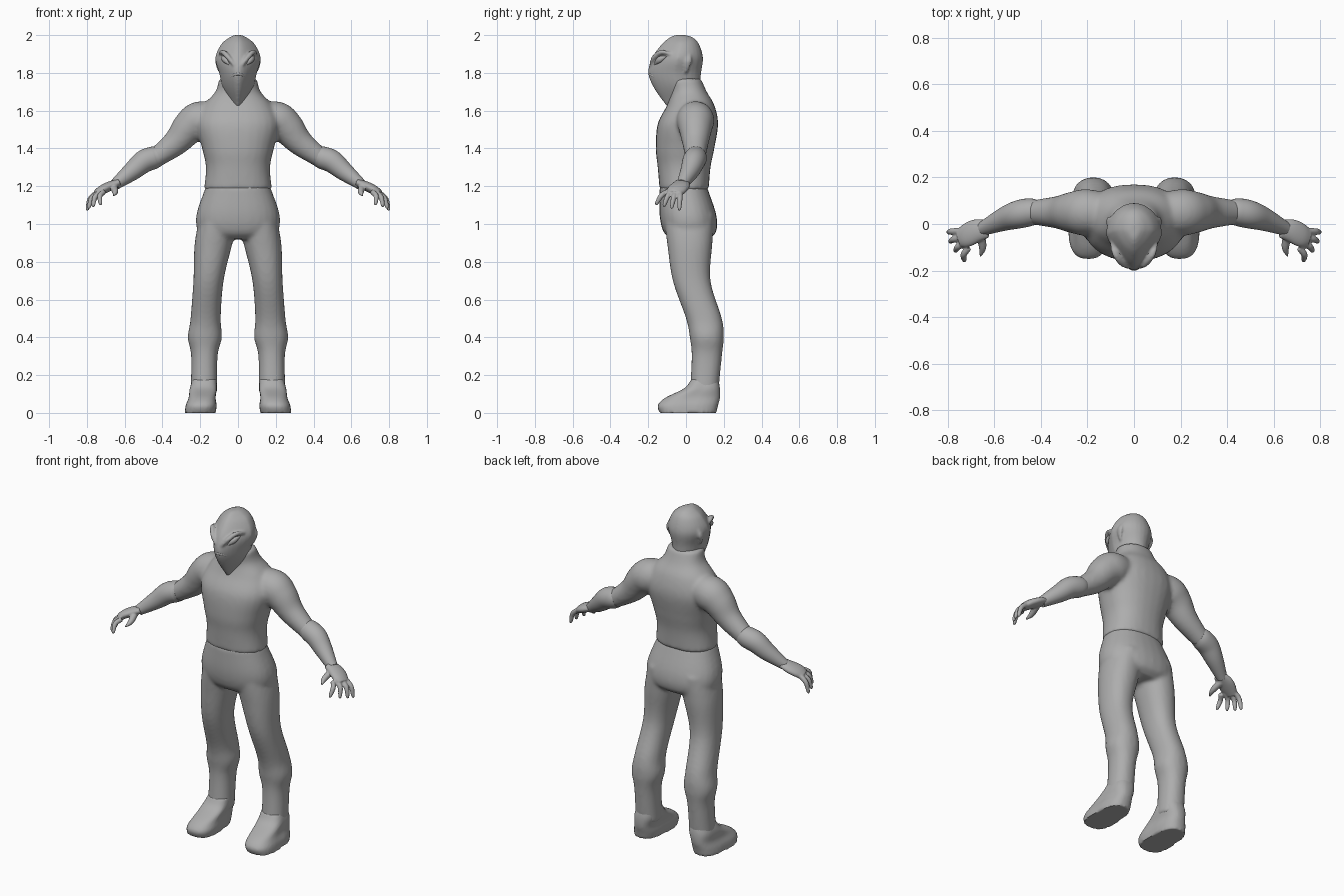
import bpy
import bmesh
from math import cos, sin, tau
from mathutils import Vector

cube = bpy.data.objects.get("Cube")
if cube:
    bpy.data.objects.remove(cube, do_unlink=True)

grey = bpy.data.materials.new("matte grey")
grey.use_nodes = True
tone = (.42, .42, .42, 1)
grey.diffuse_color = tone
grey.node_tree.nodes["Principled BSDF"].inputs["Base Color"].default_value = tone

SIDES = 28
ANGLES = [tau * i / SIDES for i in range(SIDES)]


def resample(rows, steps=6):
    """Smooth interpolation between the rows of a profile."""
    rows = [Vector(row) for row in rows]
    padded = [rows[0] * 2 - rows[1]] + rows + [rows[-1] * 2 - rows[-2]]
    result = []
    for before, start, end, after in zip(padded, padded[1:], padded[2:], padded[3:]):
        slope_in, slope_out = (end - before) / 2, (after - start) / 2
        for i in range(steps):
            t = i / steps
            blend = t * t * (3 - 2 * t)
            result.append(start.lerp(end, blend) + slope_in * t * (1 - t) ** 2
                          - slope_out * t * t * (1 - t))
    return result + [rows[-1]]


def squared(value, power):
    size = abs(value) ** (2 / power)
    return size if value >= 0 else -size


def column(rows, power=2.0, taper=0.0, lean=lambda height: 0):
    """Level rings from rows of height, half width, front and back."""
    rings = []
    for height, half, front, back in resample(rows):
        ring = []
        for angle in ANGLES:
            narrowing = 1 - taper * max(0, -sin(angle))
            x = lean(height) + squared(cos(angle), power) * half * narrowing
            y = (front + back) / 2 + squared(sin(angle), power) * (back - front) / 2
            ring.append(Vector((x, y, height)))
        rings.append(ring)
    return rings


def limb(rows, flat=1.0, across=(0, 1, 0)):
    """Rings square to a path, from rows of x, y, z and radius."""
    rows = resample(rows)
    rings = []
    for i, row in enumerate(rows):
        following = rows[min(i + 1, len(rows) - 1)]
        way = (following - rows[max(i - 1, 0)]).xyz.normalized()
        side = Vector(across)
        side = (side - way * side.dot(way)).normalized()
        up = way.cross(side) * flat
        rings.append([row.xyz + (side * cos(angle) + up * sin(angle)) * row.w
                      for angle in ANGLES])
    return rings


def both(rings):
    """The given shell and its mirror image."""
    return [rings, [[Vector((-p.x, p.y, p.z)) for p in ring] for ring in rings]]


def build(name, shells, voxel=0.0, smooth=0):
    """Skin the ring shells, fuse them into one surface and soften it."""
    bm = bmesh.new()
    for rings in shells:
        loops = [[bm.verts.new(point) for point in ring] for ring in rings]
        for low, high in zip(loops, loops[1:]):
            for i in range(SIDES):
                bm.faces.new((low[i - 1], low[i], high[i], high[i - 1]))
        bm.faces.new(loops[0])
        bm.faces.new(loops[-1])
    bmesh.ops.recalc_face_normals(bm, faces=bm.faces)
    mesh = bpy.data.meshes.new(name)
    bm.to_mesh(mesh)
    bm.free()
    obj = bpy.data.objects.new(name, mesh)
    bpy.context.collection.objects.link(obj)
    if voxel:
        fuse = obj.modifiers.new("fuse", "REMESH")
        fuse.mode = "VOXEL"
        fuse.voxel_size = voxel
        soften = obj.modifiers.new("soften", "SMOOTH")
        soften.iterations = smooth
        bpy.context.view_layer.update()
        evaluated = obj.evaluated_get(bpy.context.evaluated_depsgraph_get())
        obj.data = bpy.data.meshes.new_from_object(evaluated)
        obj.modifiers.clear()
    obj.data.materials.clear()
    obj.data.materials.append(grey)
    bpy.ops.object.select_all(action="DESELECT")
    obj.select_set(True)
    bpy.context.view_layer.objects.active = obj
    bpy.ops.object.shade_smooth_by_angle(angle=.9)


# Shirt: chest, neck and upper arms
torso = column([
    (1.18, .18, -.14, .12), (1.3, .17, -.15, .13), (1.4, .19, -.16, .15),
    (1.53, .22, -.15, .17), (1.63, .18, -.1, .15), (1.7, .12, -.08, .11),
    (1.77, .1, -.09, .08)], power=2.3)
upper_arm = limb([
    (.1, .05, 1.56, .08), (.2, .05, 1.55, .1), (.26, .05, 1.51, .09),
    (.33, .05, 1.43, .07), (.45, .05, 1.34, .05)])
build("shirt", [torso] + both(upper_arm), voxel=.011, smooth=8)

# Trousers: hips and legs that swing outward below the crotch
hips = column([
    (1.2, .17, -.14, .11), (1.05, .22, -.14, .16), (.96, .21, -.12, .16),
    (.92, .15, -.08, .12)], power=2.3)
leg = column([
    (1.05, .1, -.12, .15), (.9, .1, -.1, .14), (.7, .08, -.07, .13), (.5, .08, 0, .19),
    (.4, .09, .02, .2), (.3, .07, .03, .19), (.1, .07, .02, .17)],
    power=2.2, lean=lambda height: .18 - .07 * height ** 3)
build("trousers", [hips] + both(leg), voxel=.011, smooth=5)

# Shoes: flat sole, low toe and high heel counter
shoe = column([
    (0, .08, -.14, .16), (.04, .08, -.15, .17), (.08, .07, -.11, .18),
    (.13, .07, -.01, .18), (.18, .06, .03, .17)],
    power=2.5, taper=-.2, lean=lambda height: .2 - height / 8)
build("shoes", both(shoe), voxel=.008, smooth=2)

# Forearms with a sleeve edge at the elbow
forearm = limb([
    (.42, .05, 1.36, .054), (.45, .05, 1.35, .06), (.5, .04, 1.33, .06),
    (.56, .02, 1.28, .05), (.65, -.02, 1.21, .03)])
build("forearms", both(forearm))

# Hands: palm, four fanned fingers and a thumb
palm = limb([
    (.63, -.02, 1.22, .04), (.68, -.03, 1.2, .05), (.72, -.05, 1.18, .05),
    (.75, -.06, 1.16, .04)], flat=.5)
hand = both(palm)
for n in range(4):
    base = Vector((.74 - .01 * n, -.03 - .024 * n, 1.17))
    tip = Vector((.8 - .008 * n * n, -.035 - .042 * n, 1.07 + .01 * n))
    knuckle = base.lerp(tip, .5) + Vector((.012, 0, .014))
    near_tip = knuckle.lerp(tip, .8)
    hand += both(limb([(*base, .014), (*knuckle, .014), (*near_tip, .01), (*tip, .004)]))
hand += both(limb([
    (.66, -.04, 1.2, .02), (.65, -.1, 1.17, .016), (.66, -.14, 1.15, .004)],
    across=(1, 0, 0)))
build("hands", hand, voxel=.005, smooth=3)

# Head: skull tapering to a muzzle and throat, with brows and ears
skull = column([
    (2, .02, -.06, 0), (1.985, .05, -.09, .04), (1.95, .09, -.13, .07),
    (1.88, .12, -.18, .09), (1.8, .1, -.2, .08), (1.72, .08, -.17, .07),
    (1.62, .03, -.1, .03)], taper=.38)
brow = limb([
    (.1, -.08, 1.9, .006), (.08, -.13, 1.91, .013), (.05, -.17, 1.88, .013),
    (.02, -.19, 1.84, .006)], across=(0, 0, 1))
ear = limb([(.1, 0, 1.8, .006), (.11, .01, 1.86, .02), (.1, .02, 1.9, .006)], flat=.5)
build("head", [skull] + both(brow) + both(ear), voxel=.007, smooth=5)

# Slanted almond eyes
eye = limb([(.09, -.1, 1.89, .001), (.07, -.14, 1.87, .016), (.04, -.17, 1.84, .001)],
           flat=.8, across=(0, 0, 1))
build("eyes", both(eye))

# Mouth: two arched lips around a bar of teeth
for name, arch, front, radius in (("upper_lip", .014, -.195, .007),
                                  ("teeth", 0, -.188, .009),
                                  ("lower_lip", -.014, -.185, .007)):
    path = []
    for step in range(-3, 4):
        bend = (step / 3) ** 2
        path.append((step * .012, front + bend * .03, 1.78 + arch * (1 - bend), radius))
    build(name, [limb(path, flat=.8, across=(0, 0, 1))])
